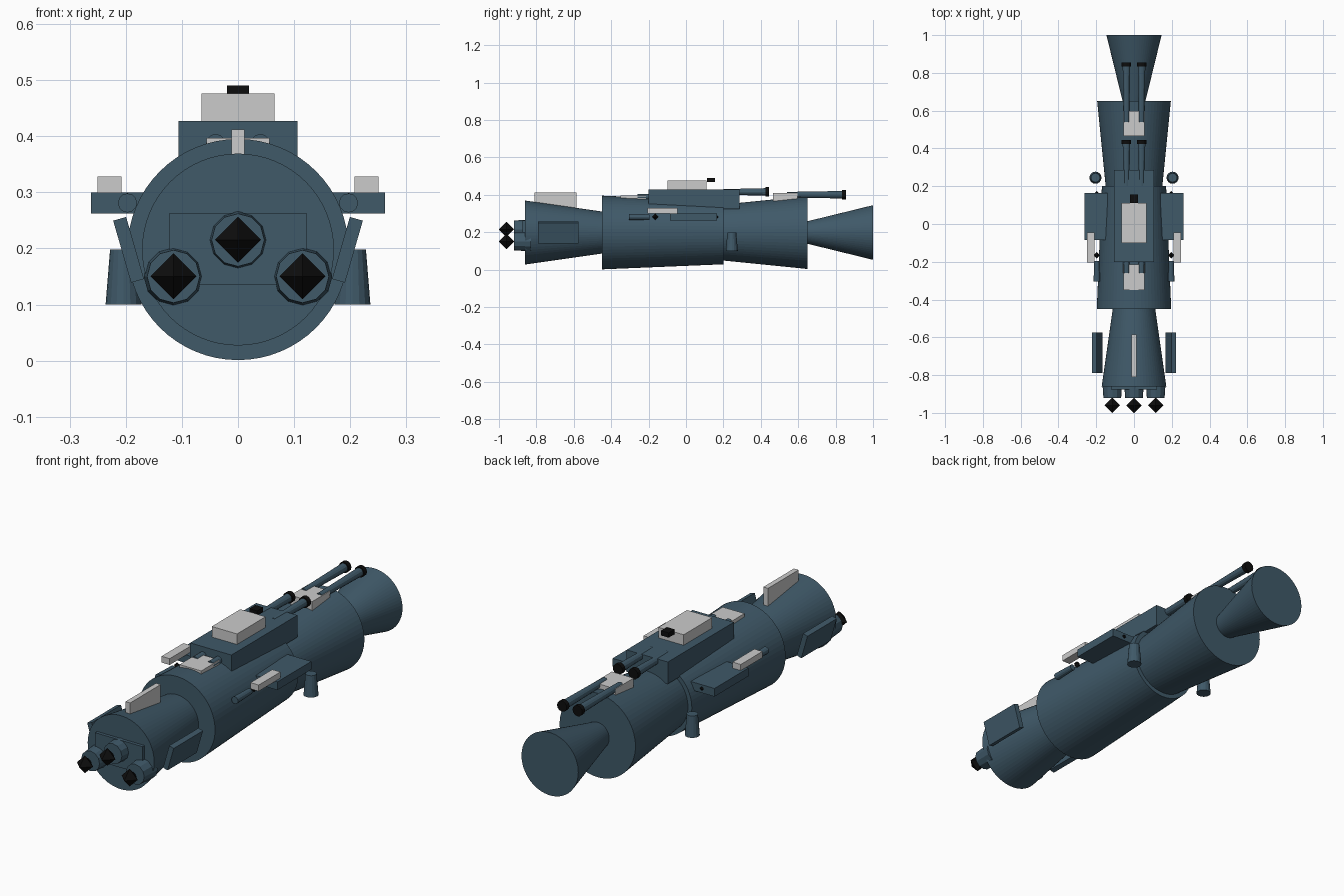
import bpy, bmesh, math
from mathutils import Matrix, Vector

if "Cube" in bpy.data.objects:
    bpy.data.objects.remove(bpy.data.objects["Cube"])


def material(name, rgb):
    m = bpy.data.materials.new(name)
    m.diffuse_color = (*rgb, 1)
    m.use_nodes = True
    m.node_tree.nodes["Principled BSDF"].inputs["Base Color"].default_value = m.diffuse_color
    return m


BLUE = material("hull_blue", (0.05, 0.1, 0.14))
BLACK = material("black", (0.004, 0.004, 0.004))
GREY = None
AXIS_Z = 0.198


def finish(name, bm, mat):
    me = bpy.data.meshes.new(name)
    bm.to_mesh(me)
    bm.free()
    ob = bpy.data.objects.new(name, me)
    bpy.context.collection.objects.link(ob)
    if mat:
        me.materials.append(mat)
    return ob


def box(name, x, y, z, mat, tilt=0):
    """Box from (min, max) ranges, tilted about its own y axis."""
    bm = bmesh.new()
    size = [r[1] - r[0] for r in (x, y, z)]
    mid = Vector([(r[0] + r[1]) / 2 for r in (x, y, z)])
    m = Matrix.Translation(mid) @ Matrix.Rotation(tilt, 4, 'Y') @ Matrix.Diagonal((*size, 1))
    bmesh.ops.create_cube(bm, size=1, matrix=m)
    return finish(name, bm, mat)


def tube(name, start, end, r1, r2, mat, sides=12):
    """Capped, tapered cylinder between two points."""
    a, b = Vector(start), Vector(end)
    bm = bmesh.new()
    rot = (b - a).to_track_quat('Z', 'Y').to_matrix().to_4x4()
    bmesh.ops.create_cone(bm, cap_ends=True, segments=sides, radius1=r1, radius2=r2,
                          depth=(b - a).length,
                          matrix=Matrix.Translation((a + b) / 2) @ rot)
    return finish(name, bm, mat)


def diamond(name, at, r, mat):
    bm = bmesh.new()
    bmesh.ops.create_uvsphere(bm, u_segments=4, v_segments=2, radius=r,
                              matrix=Matrix.Translation(at))
    return finish(name, bm, mat)


# Hull sections: start y, end y, start radius, end radius
for name, y0, y1, r0, r1 in (
        ("tail_hull", -0.86, -0.44, 0.171, 0.111),
        ("mid_hull", -0.45, 0.20, 0.197, 0.17),
        ("fore_hull", 0.18, 0.65, 0.148, 0.195),
        ("nose_flare", 0.60, 1.00, 0.048, 0.146)):
    tube(name, (0, y0, AXIS_Z), (0, y1, AXIS_Z), r0, r1, BLUE, 64)

# Engine block, nozzles and exhausts
box("engine_block", (-0.122, 0.122), (-0.875, -0.80), (0.135, 0.263), BLUE)
for x, z in ((0, 0.215), (-0.115, 0.15), (0.115, 0.15)):
    tube("nozzle", (x, -0.92, z), (x, -0.83, z), 0.047, 0.053, BLUE)
    diamond("exhaust", (x, -0.96, z), 0.041, BLACK)

# Tail fin, bridge deck and tower
box("tail_fin", (-0.012, 0.012), (-0.81, -0.585), (0.27, 0.412), GREY)
box("bridge_deck", (-0.106, 0.106), (-0.2, 0.285), (0.325, 0.427), BLUE)
box("bridge_tower", (-0.065, 0.065), (-0.1, 0.11), (0.42, 0.476), GREY)
box("bridge_sensor", (-0.02, 0.02), (0.112, 0.156), (0.468, 0.49), BLACK)

# Grey turret bases
box("rear_turret", (-0.056, 0.056), (-0.35, -0.215), (0.34, 0.397), GREY)
box("front_turret", (-0.056, 0.056), (0.465, 0.597), (0.34, 0.408), GREY)

for s in (-1, 1):
    # Gun barrels on the centreline turrets and the deck
    x = s * 0.04
    tube("rear_barrel", (x, -0.26, 0.387), (x, -0.15, 0.387), 0.017, 0.017, BLUE)
    for name, y0, y1, z in (("deck", 0.2, 0.43, 0.415), ("front", 0.54, 0.84, 0.4)):
        tube(name + "_barrel", (x, y0, z), (x, y1, z), 0.015, 0.02, BLUE)
        tube(name + "_muzzle", (x, y1 - 0.006, z), (x, y1 + 0.015, z), 0.025, 0.025, BLACK)

    # Side sponson with grey housing, barrel and black tips
    def span(a, b):
        return sorted((s * a, s * b))
    box("sponson", span(0.14, 0.262), (-0.085, 0.165), (0.262, 0.3), BLUE)
    box("sponson_housing", span(0.208, 0.25), (-0.205, -0.045), (0.299, 0.328), GREY)
    tube("side_barrel", (s * 0.197, -0.305, 0.281), (s * 0.197, -0.195, 0.281),
         0.017, 0.014, BLUE)
    for y in (-0.165, 0.158):
        diamond("side_tip", (s * 0.197, y, 0.282), 0.017, BLACK)

    # Downward thruster and tilted tail panel
    tube("thruster", (s * 0.204, 0.245, 0.1), (s * 0.204, 0.245, 0.198),
         0.032, 0.024, BLUE, 16)
    box("tail_panel", span(0.183, 0.207), (-0.79, -0.575), (0.14, 0.255), BLUE, s * 0.28)
